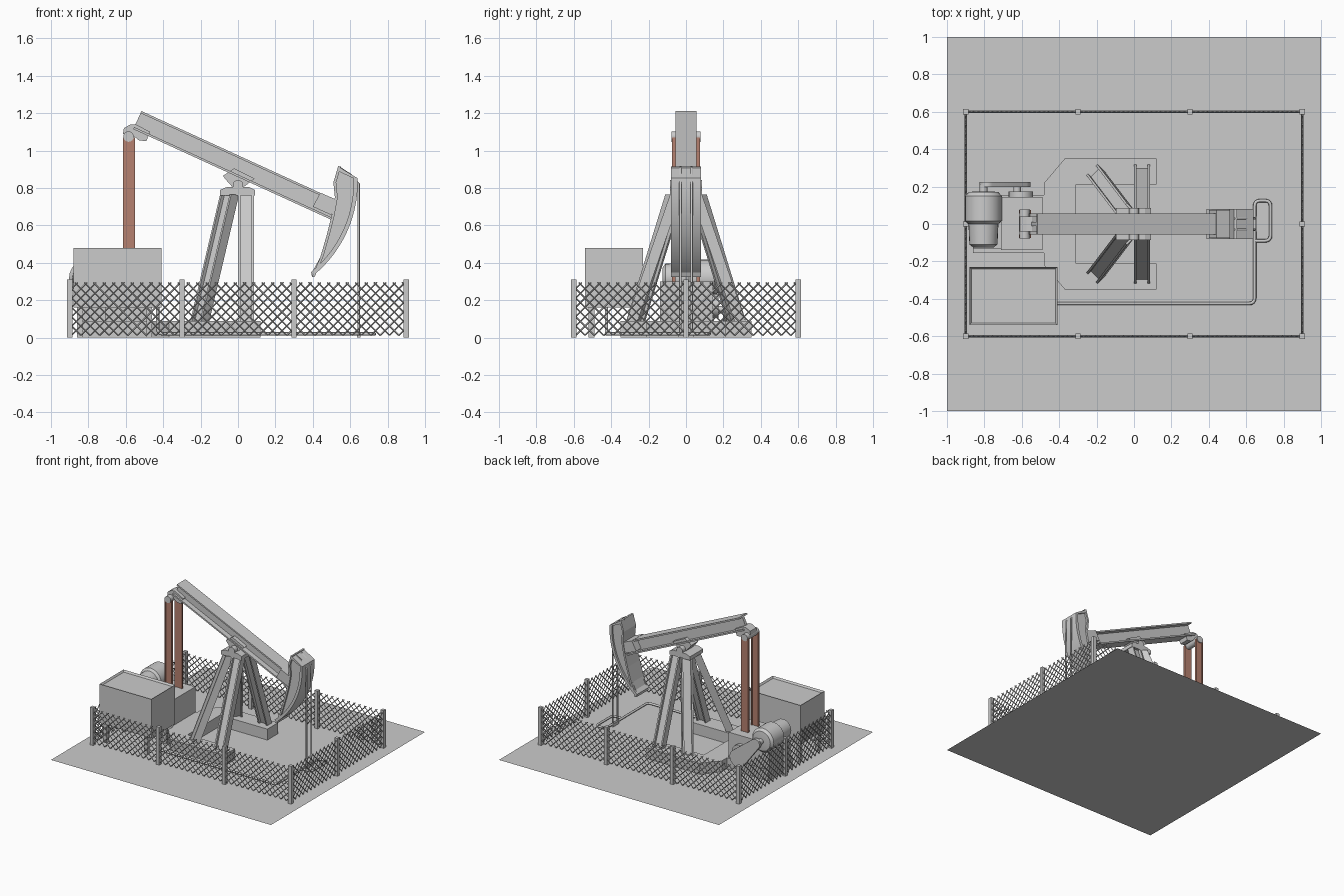
import bpy, bmesh, math
from mathutils import Vector as V

if "Cube" in bpy.data.objects:
    bpy.data.objects.remove(bpy.data.objects["Cube"])


def material(name, rgb):
    m = bpy.data.materials.new(name)
    m.diffuse_color = (*rgb, 1)
    m.use_nodes = True
    m.node_tree.nodes["Principled BSDF"].inputs["Base Color"].default_value = m.diffuse_color
    return m


GREY = material("plain_grey", (0.60, 0.60, 0.60))
RUST = material("rust_red", (0.47, 0.22, 0.16))


def finish(name, bm, mat=GREY, smooth=False):
    bmesh.ops.recalc_face_normals(bm, faces=bm.faces)
    me = bpy.data.meshes.new(name)
    bm.to_mesh(me)
    bm.free()
    ob = bpy.data.objects.new(name, me)
    bpy.context.collection.objects.link(ob)
    me.materials.append(mat)
    if smooth:
        bpy.ops.object.select_all(action='DESELECT')
        ob.select_set(True)
        bpy.context.view_layer.objects.active = ob
        bpy.ops.object.shade_smooth_by_angle(angle=math.radians(35))
    return ob


def loft(bm, rings):
    """Closed skin through rings of points, capped at both ends."""
    vs = [[bm.verts.new(p) for p in r] for r in rings]
    n = len(vs[0])
    for a, b in zip(vs, vs[1:]):
        for i in range(n):
            bm.faces.new((a[i], a[(i + 1) % n], b[(i + 1) % n], b[i]))
    bm.faces.new(vs[0])
    bm.faces.new(vs[-1][::-1])


def box(name, x0, x1, y0, y1, z0, z1, mat=GREY):
    return prism(name, [(x0, z0), (x1, z0), (x1, z1), (x0, z1)], y0, y1, mat)


def prism(name, pts, y0, y1, mat=GREY, smooth=False):
    bm = bmesh.new()
    loft(bm, [[(x, y, z) for x, z in pts] for y in (y0, y1)])
    return finish(name, bm, mat, smooth)


def turned(name, x, z, steps, n=24):
    """Round part along y, steps are (y, radius)."""
    bm = bmesh.new()
    ang = [2 * math.pi * i / n for i in range(n)]
    loft(bm, [[(x + r * math.cos(a), y, z + r * math.sin(a)) for a in ang] for y, r in steps])
    return finish(name, bm, GREY, True)


def sweep(name, section, p0, p1, wide, deep, mat=GREY):
    bm = bmesh.new()
    loft(bm, [[V(p) + V(wide) * a + V(deep) * b for a, b in section] for p in (p0, p1)])
    return finish(name, bm, mat)


def h_section(w, d, flange, web):
    """Flanges at +-w, reaching +-d, joined by a web."""
    i = w - flange
    q = [(w, -d), (w, d), (i, d), (i, web), (-i, web), (-i, d)]
    return q + [(-a, -b) for a, b in q]


def tube(name, pts, r, corner=0.0):
    """Pipe with rounded corners through the points."""
    pts = [V(p) for p in pts]
    path = [pts[0]]
    for a, b, c in zip(pts, pts[1:], pts[2:]):
        u = b + (a - b).normalized() * min(corner, (a - b).length * .49)
        v = b + (c - b).normalized() * min(corner, (c - b).length * .49)
        path += [u * (1 - t) ** 2 + b * 2 * t * (1 - t) + v * t * t for t in (0, .25, .5, .75, 1)] if corner else [b]
    path.append(pts[-1])
    cu = bpy.data.curves.new(name, 'CURVE')
    cu.dimensions = '3D'
    cu.bevel_depth, cu.bevel_resolution, cu.use_fill_caps = r, 2, True
    sp = cu.splines.new('POLY')
    sp.points.add(len(path) - 1)
    for s, p in zip(sp.points, path):
        s.co = (p.x, p.y, p.z, 1)
    ob = bpy.data.objects.new(name, cu)
    bpy.context.collection.objects.link(ob)
    cu.materials.append(GREY)


# Ground pad
bm = bmesh.new()
bmesh.ops.create_grid(bm, x_segments=1, y_segments=1, size=1)
finish("ground_pad", bm)

# Fence posts
for x, y in [(x, y) for x in (-.9, -.3, .3, .9) for y in (-.6, .6)] + [(-.9, 0), (.9, 0)]:
    box("fence_post", x - .014, x + .014, y - .014, y + .014, 0, .31)

# Fence mesh: crossing diagonal wires, cut to each side
for name, o, d, length in [("front", (-.89, -.6), (1, 0), 1.78), ("back", (-.89, .6), (1, 0), 1.78),
                           ("left", (-.9, -.59), (0, 1), 1.18), ("right", (.9, -.59), (0, 1), 1.18)]:
    bm = bmesh.new()
    along, side, low, high, w = V((*d, 0)), V((-d[1], d[0], 0)), .012, .295, .004
    for s in (1, -1):
        for k in range(-8, int(length / .05) + 9):
            c = k * .05
            ends = []
            lo, hi = sorted(((0 - c) / s, (length - c) / s))
            lo, hi = max(lo, 0), min(hi, high - low)
            if hi - lo < .01:
                continue
            across = (along - V((0, 0, s))).normalized()
            for t in (lo, hi):
                p = V((*o, low + t)) + along * (c + s * t) + side * s * .002
                ends.append([p + across * w, p + side * w, p - across * w, p - side * w])
            loft(bm, ends)
    finish(name + "_fence_mesh", bm)

# Foundation frame, open toward the well
bm = bmesh.new()
half = [(.12, .35), (.12, .21), (-.31, .21)]
outline = half + [(x, -y) for x, y in half[::-1]]
outline += [(-.37, -.35), (-.48, -.22), (-.48, -.155), (-.86, -.155), (-.86, .155), (-.48, .155), (-.48, .22), (-.37, .35)]
loft(bm, [[(x, y, z) for x, y in outline] for z in (0, .09)])
finish("foundation_frame", bm)

# Tank on short legs, with a recessed lid
tank = box("tank", -.88, -.41, -.54, -.23, .16, .48)
bm = bmesh.new()
bm.from_mesh(tank.data)
top = max(bm.faces, key=lambda f: f.calc_center_median().z)
bmesh.ops.inset_region(bm, faces=[top], thickness=.014)
for v in top.verts:
    v.co.z -= .015
bm.to_mesh(tank.data)
bm.free()
for x in (-.86, -.49):
    for y in (-.52, -.28):
        box("tank_leg", x, x + .03, y, y + .03, 0, .16)

# Gearbox, motor base and motor
box("gearbox", -.71, -.49, -.14, .145, .09, .30)
box("motor_base", -.86, -.71, -.13, .15, .09, .23)
turned("motor", -.805, .32, [(-.125, .055), (-.11, .075), (0, .08), (.015, .098), (.15, .098), (.17, .08), (.175, .04)])
turned("motor_shaft", -.805, .32, [(.17, .022), (.21, .022)], 12)
turned("gear_wheel", -.605, .17, [(.145, .065), (.175, .065)])

# Belt cover around the two pulleys
ca, cb = V((-.785, .31)), V((-.625, .15))
base = math.atan2(ca.y - cb.y, ca.x - cb.x)
ring = [(c.x + r * math.cos(base + a0 + math.pi * i / 12), c.y + r * math.sin(base + a0 + math.pi * i / 12))
        for c, r, a0 in ((ca, .04, -math.pi / 2), (cb, .072, math.pi / 2)) for i in range(13)]
prism("belt_cover", ring, .198, .224, GREY, True)
turned("belt_shaft", -.625, .15, [(.14, .02), (.2, .02)], 12)

# Leg frame: four splayed H beams and a cap
h = h_section(.042, .03, .012, .008)
for s in (-1, 1):
    sweep("front_leg", h, (.043, s * .29, .085), (.043, s * .055, .765), (1, 0, 0), (0, 1, 0))
    k = math.sqrt(.5)
    sweep("rear_leg", h, (-.205, s * .27, .085), (-.045, s * .06, .765), (k, s * k, 0), (-k, s * k, 0))
prism("leg_cap", [(-.095, .76), (.09, .76), (.09, .79), (.06, .805), (-.06, .805), (-.095, .79)], -.085, .085)
turned("saddle_bearing", 0, .815, [(-.085, .028), (.085, .028)])
prism("beam_saddle", [(-.03, .805), (.03, .805), (.09, .85), (-.02, .905), (-.08, .865), (-.07, .85)], -.045, .045)

# Walking beam
ang = math.radians(-24.6)
u, n = V((math.cos(ang), 0, math.sin(ang))), V((-math.sin(ang), 0, math.cos(ang)))
start = V((-.538, 0, 1.163))
sweep("walking_beam", h_section(.053, .055, .012, .012), start, start + u * 1.16, n, (0, 1, 0))

# Tail bearing and the pair of long arms
prism("tail_bracket", [(-.615, 1.09), (-.61, 1.12), (-.575, 1.14), (-.545, 1.14), (-.47, 1.10), (-.49, 1.05), (-.53, 1.055), (-.56, 1.08)], -.04, .04)
turned("tail_bearing", -.585, 1.075, [(-.078, .028), (.078, .028)])
for s in (-1, 1):
    sweep("pitman_arm", h_section(.032, .009, .01, .005), (-.583, s * .066, .2), (-.583, s * .066, 1.07),
          (1, 0, 0), (0, 1, 0), RUST)

# Horse head: web plate, curved front plate and back rim
def arc(r, a0=2, a1=-51, steps=14):
    return [(r * math.cos(math.radians(a0 + (a1 - a0) * i / steps)),
             .83 + r * math.sin(math.radians(a0 + (a1 - a0) * i / steps))) for i in range(steps + 1)]


back = [(.395, .325), (.44, .43), (.475, .55), (.50, .65), (.518, .75), (.51, .83), (.535, .915)]
prism("horse_head", back + [(.60, .865)] + arc(.625), -.065, .065)
prism("head_front_plate", [(.535, .915)] + arc(.64) + arc(.618)[::-1] + [(.535, .89)], -.08, .08, GREY, True)
prism("head_back_rim", back + [(x + .015, z) for x, z in back[::-1]], -.08, .08)
prism("beam_clamp", [(.40, .70), (.50, .655), (.52, .74), (.44, .775)], -.075, .075)

# Hanging cables and wellhead
for s in (-1, 1):
    tube("cable", [(.535, s * .03, .912), (.60, s * .03, .87), (.645, s * .03, .82), (.645, s * .03, .01)], .007)
box("well_base", .635, .655, -.04, .04, 0, .025)

# Flow pipe from the well loop to the tank
tube("flow_pipe", [(-.43, -.425, .17), (-.43, -.425, .02), (.645, -.425, .02), (.645, .125, .02), (.73, .125, .02),
                   (.73, -.09, .02), (.645, -.09, .02)], .009, .03)
